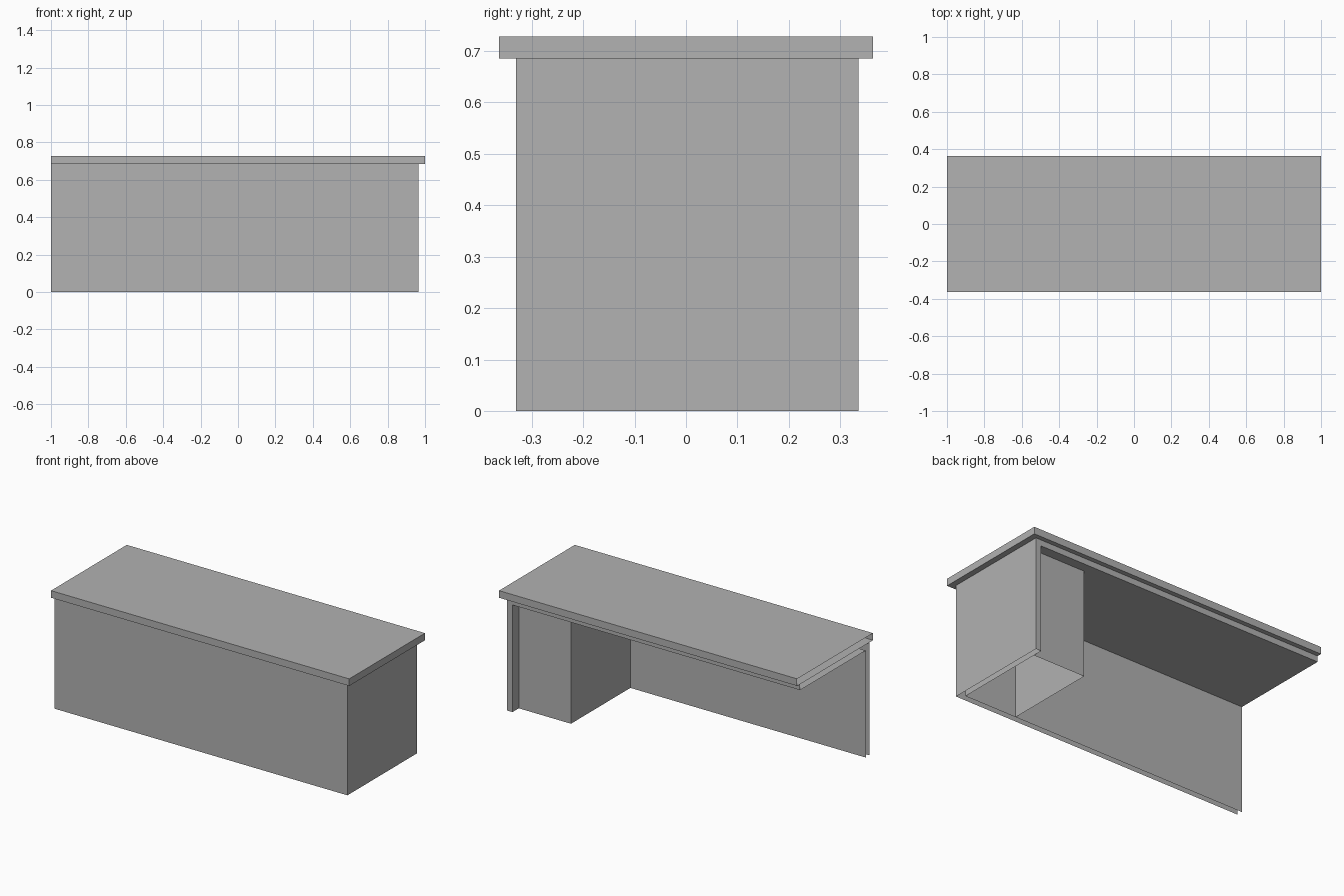
import bpy
import bmesh
from mathutils import Vector

old = bpy.data.objects.get("Cube")
if old:
    bpy.data.objects.remove(old, do_unlink=True)

# Single plain grey finish
GREY = (0.445, 0.445, 0.445, 1.0)
mat = bpy.data.materials.new("plain_grey")
mat.use_nodes = True
mat.diffuse_color = GREY
mat.node_tree.nodes["Principled BSDF"].inputs["Base Color"].default_value = GREY

SIDES = {"left": Vector((1, 0, 0)), "right": Vector((-1, 0, 0)),
         "back": Vector((0, 1, 0)), "front": Vector((0, -1, 0)),
         "top": Vector((0, 0, 1)), "bottom": Vector((0, 0, -1))}


def finish(name, bm):
    mesh = bpy.data.meshes.new(name)
    bm.to_mesh(mesh)
    bm.free()
    mesh.materials.append(mat)
    obj = bpy.data.objects.new(name, mesh)
    bpy.context.collection.objects.link(obj)
    return obj


def open_box(name, x, y, z, keep, inside=False):
    """Box between the given ranges that keeps only the named sides."""
    bm = bmesh.new()
    bmesh.ops.create_cube(bm, size=1)
    for v in bm.verts:
        for axis, (low, high) in enumerate((x, y, z)):
            v.co[axis] = high if v.co[axis] > 0 else low
    bm.normal_update()
    drop = [f for f in bm.faces
            if not any(f.normal.dot(SIDES[s]) > 0.9 for s in keep)]
    bmesh.ops.delete(bm, geom=drop, context="FACES")
    if inside:
        bmesh.ops.reverse_faces(bm, faces=bm.faces[:])
    return finish(name, bm)


# Main dimensions
WALL = 0.036
END = -1.0
SIDE, FRONT, BACK = 0.965, -0.33, 0.335
BODY_TOP, TOP = 0.685, 0.728
IN_SIDE, IN_FRONT, IN_TOP = SIDE - WALL, FRONT + WALL, BODY_TOP - WALL

# Counter top slab, open at the joining end
open_box("counter_top", (END, 1.0), (-0.363, 0.363), (BODY_TOP, TOP),
         ("left", "back", "front", "top", "bottom"))

# Outer skin of the front and end panels
open_box("outer_panels", (END, SIDE), (FRONT, BACK), (0, BODY_TOP),
         ("front", "left"))

# Inner skin of the panels and the underside of the counter
open_box("inner_panels", (END, IN_SIDE), (IN_FRONT, BACK), (0, IN_TOP),
         ("front", "left", "top"), inside=True)

# Back edges joining the two skins
open_box("end_panel_edge", (IN_SIDE, SIDE), (FRONT, BACK), (0, BODY_TOP), ("back",))
open_box("counter_lip", (END, IN_SIDE), (FRONT, BACK), (IN_TOP, BODY_TOP), ("back",))

# Recessed cabinet under the counter, open below
open_box("cabinet", (0.579, IN_SIDE), (IN_FRONT, 0.275), (0, IN_TOP),
         ("right", "back"))
